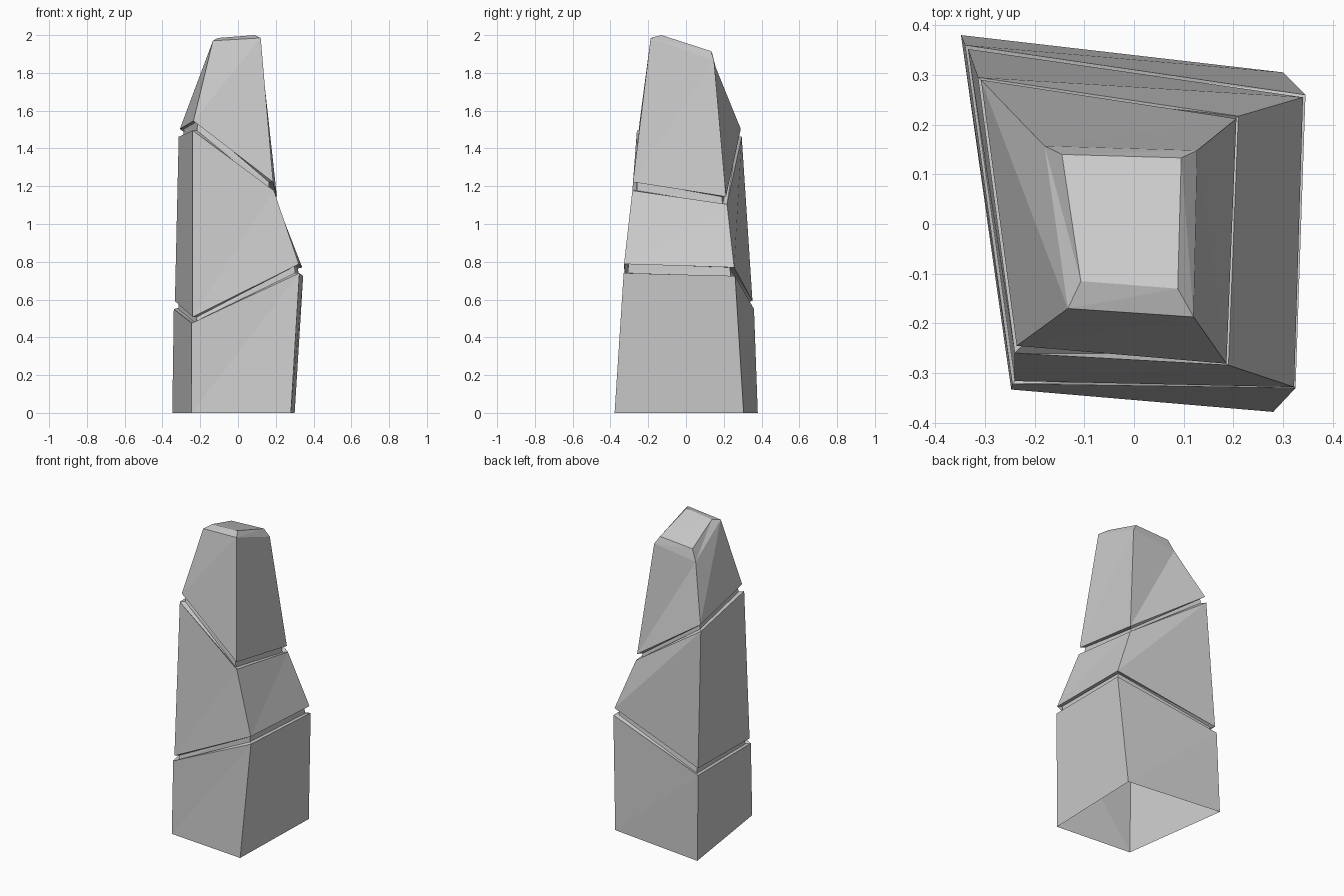
import bpy

if "Cube" in bpy.data.objects:
    bpy.data.objects.remove(bpy.data.objects["Cube"])

# Rings from bottom to top; corners: front left, front right, back right, back left
base = [(-.247, -.333, 0), (.28, -.378, 0), (.30, .305, 0), (-.348, .38, 0)]
low_a = [(-.245, -.322, .475), (.325, -.33, .74), (.345, .26, .725), (-.34, .36, .55)]
low_b = [(-.24, -.316, .508), (.322, -.328, .788), (.34, .255, .77), (-.334, .352, .592)]
high_a = [(-.24, -.26, 1.495), (.19, -.284, 1.177), (.21, .217, 1.105), (-.314, .295, 1.462)]
high_b = [(-.236, -.245, 1.545), (.186, -.281, 1.222), (.206, .212, 1.145), (-.308, .29, 1.503)]
shoulder = [(-.133, -.17, 1.97), (.12, -.187, 1.985), (.127, .148, 1.865), (-.18, .157, 1.83)]
cap = [(-.107, -.115, 1.985), (.088, -.13, 2.0), (.095, .133, 1.915), (-.145, .14, 1.90)]


def inset(ring, d=.023):
    """Pull each corner towards the centre to form a groove wall."""
    return [(x - d if x > 0 else x + d, y - d if y > 0 else y + d, z) for x, y, z in ring]


rings = [base,
         low_a, inset(low_a), inset(low_b), low_b,
         high_a, inset(high_a), inset(high_b), high_b,
         shoulder, cap]

# Loft the rings with triangles; the underside stays open
verts = [p for ring in rings for p in ring]
faces = []
for r in range(len(rings) - 1):
    for i in range(4):
        a, b = r * 4 + i, r * 4 + (i + 1) % 4
        faces += [(a, b, b + 4), (a, b + 4, a + 4)]
n = len(verts)
faces += [(n - 4, n - 3, n - 2), (n - 4, n - 2, n - 1)]

# Grooved stone pillar
mesh = bpy.data.meshes.new("stone_pillar")
mesh.from_pydata(verts, [], faces)
mesh.update()
pillar = bpy.data.objects.new("stone_pillar", mesh)
bpy.context.collection.objects.link(pillar)
